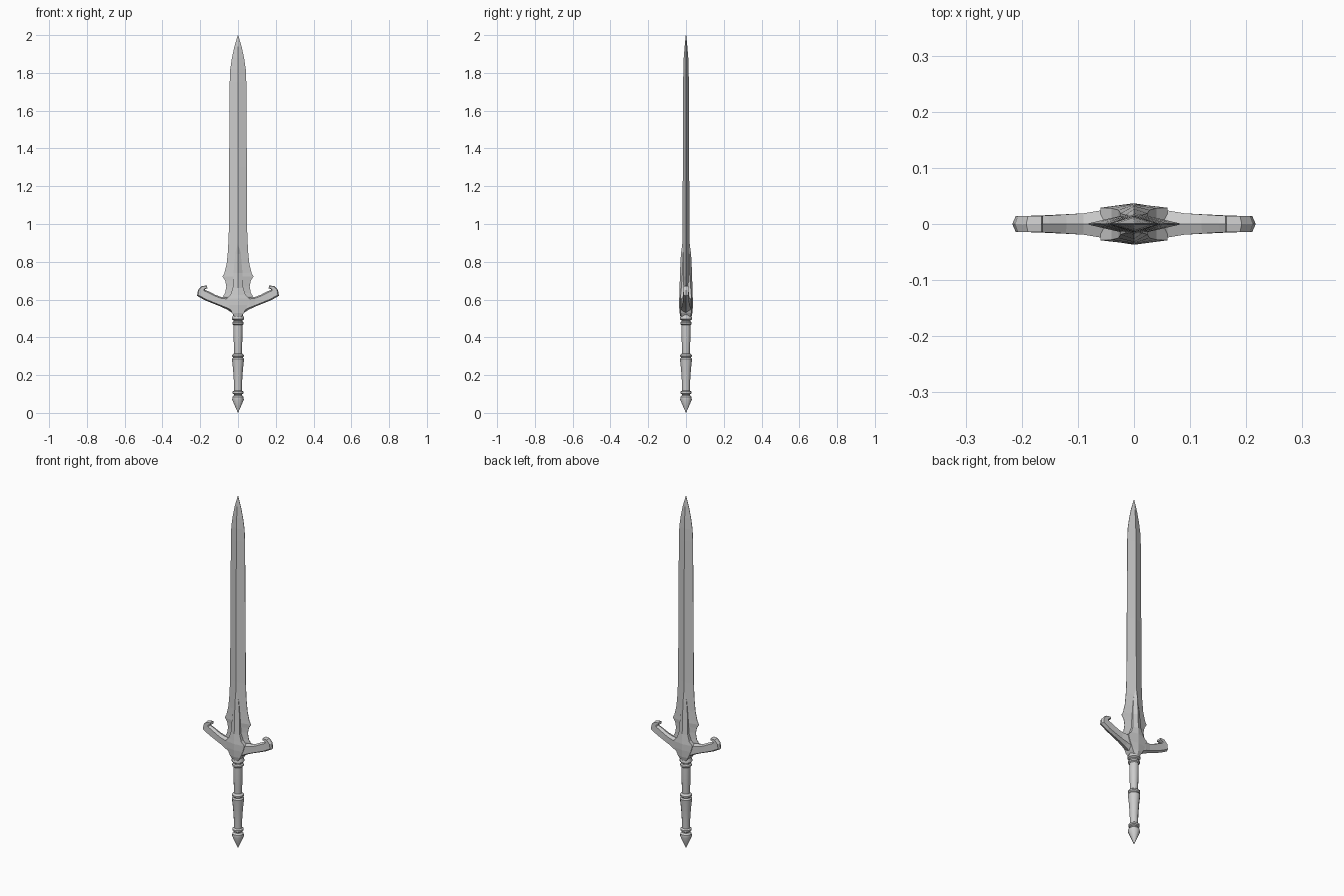
import bpy, bmesh, math


def loft(name, rings):
    """Skin a closed solid through rings of equal point count."""
    bm = bmesh.new()
    loops = [[bm.verts.new(p) for p in r] for r in rings]
    n = len(loops[0])
    for a, b in zip(loops, loops[1:]):
        for i in range(n):
            j = (i + 1) % n
            bm.faces.new((a[i], a[j], b[j], b[i]))
    bm.faces.new(loops[0])
    bm.faces.new(loops[-1])
    bmesh.ops.remove_doubles(bm, verts=bm.verts, dist=0.00005)
    bmesh.ops.recalc_face_normals(bm, faces=bm.faces)
    me = bpy.data.meshes.new(name)
    bm.to_mesh(me)
    bm.free()
    ob = bpy.data.objects.new(name, me)
    bpy.context.collection.objects.link(ob)
    return ob


def ridged(z, w, ridge, edge):
    """Horizontal section: central ridge front and back, thin sides."""
    return [(0, -ridge, z), (w, -edge, z), (w, edge, z),
            (0, ridge, z), (-w, edge, z), (-w, -edge, z)]


# Blade: z, half width, ridge depth
blade = [(0.56, 0.040, 0.020), (0.605, 0.060, 0.020), (0.617, 0.080, 0.020),
         (0.635, 0.068, 0.020), (0.67, 0.062, 0.020), (0.70, 0.068, 0.020),
         (0.722, 0.082, 0.020), (0.74, 0.072, 0.020), (0.79, 0.060, 0.019),
         (0.86, 0.053, 0.019), (0.95, 0.049, 0.018), (1.30, 0.047, 0.017),
         (1.75, 0.044, 0.015), (1.82, 0.041, 0.014), (1.88, 0.032, 0.012),
         (1.94, 0.019, 0.007), (2.0, 0.001, 0.001)]
loft("blade", [ridged(z, w, r, 0.001) for z, w, r in blade])

# Central crest plate over blade root and guard
crest = [(0.50, 0.012, 0.028, 0.022), (0.53, 0.032, 0.034, 0.028),
         (0.57, 0.050, 0.037, 0.029), (0.605, 0.060, 0.036, 0.029),
         (0.625, 0.040, 0.035, 0.028), (0.66, 0.028, 0.034, 0.025),
         (0.74, 0.024, 0.032, 0.019), (0.84, 0.015, 0.027, 0.016),
         (0.90, 0.001, 0.019, 0.016)]
loft("crest", [ridged(*c) for c in crest])

# Guard: outer point, inner point, half depth; swept out to the hooked tips
arm = [((0, 0.51), (0, 0.63), 0.030), ((0.06, 0.548), (0.06, 0.612), 0.024),
       ((0.09, 0.562), (0.09, 0.614), 0.019), ((0.13, 0.578), (0.12, 0.625), 0.017),
       ((0.175, 0.596), (0.15, 0.641), 0.015), ((0.217, 0.62), (0.173, 0.651), 0.014),
       ((0.212, 0.65), (0.175, 0.655), 0.014), ((0.192, 0.672), (0.171, 0.656), 0.014),
       ((0.165, 0.674), (0.162, 0.66), 0.014)]


def arm_ring(o, i, d, s):
    bevel = 0.14
    oi = [o[k] + (i[k] - o[k]) * bevel for k in (0, 1)]
    ii = [i[k] + (o[k] - i[k]) * bevel for k in (0, 1)]
    return [(s * p[0], y, p[1]) for p, y in
            ((o, 0), (oi, -d), (ii, -d), (i, 0), (ii, d), (oi, d))]


left = [arm_ring(*a, -1) for a in reversed(arm[1:])]
loft("guard", left + [arm_ring(*a, 1) for a in arm])

# Handle: turned profile with pommel spike, rings and grips
profile = [(0.0005, 0.0), (0.031, 0.07), (0.029, 0.085), (0.021, 0.093),
           (0.021, 0.098), (0.029, 0.103), (0.029, 0.112), (0.021, 0.118),
           (0.022, 0.17), (0.026, 0.23), (0.032, 0.285), (0.026, 0.293),
           (0.031, 0.299), (0.031, 0.307), (0.020, 0.315), (0.022, 0.36),
           (0.024, 0.42), (0.024, 0.465), (0.030, 0.470), (0.030, 0.478),
           (0.024, 0.484), (0.024, 0.490), (0.033, 0.496), (0.033, 0.505),
           (0.026, 0.515), (0.026, 0.55)]
SIDES = 12
handle = loft("handle", [[(r * math.cos(math.tau * k / SIDES),
                           r * math.sin(math.tau * k / SIDES), z)
                          for k in range(SIDES)] for r, z in profile])
bpy.context.view_layer.objects.active = handle
handle.select_set(True)
bpy.ops.object.shade_smooth_by_angle(angle=math.radians(35))
